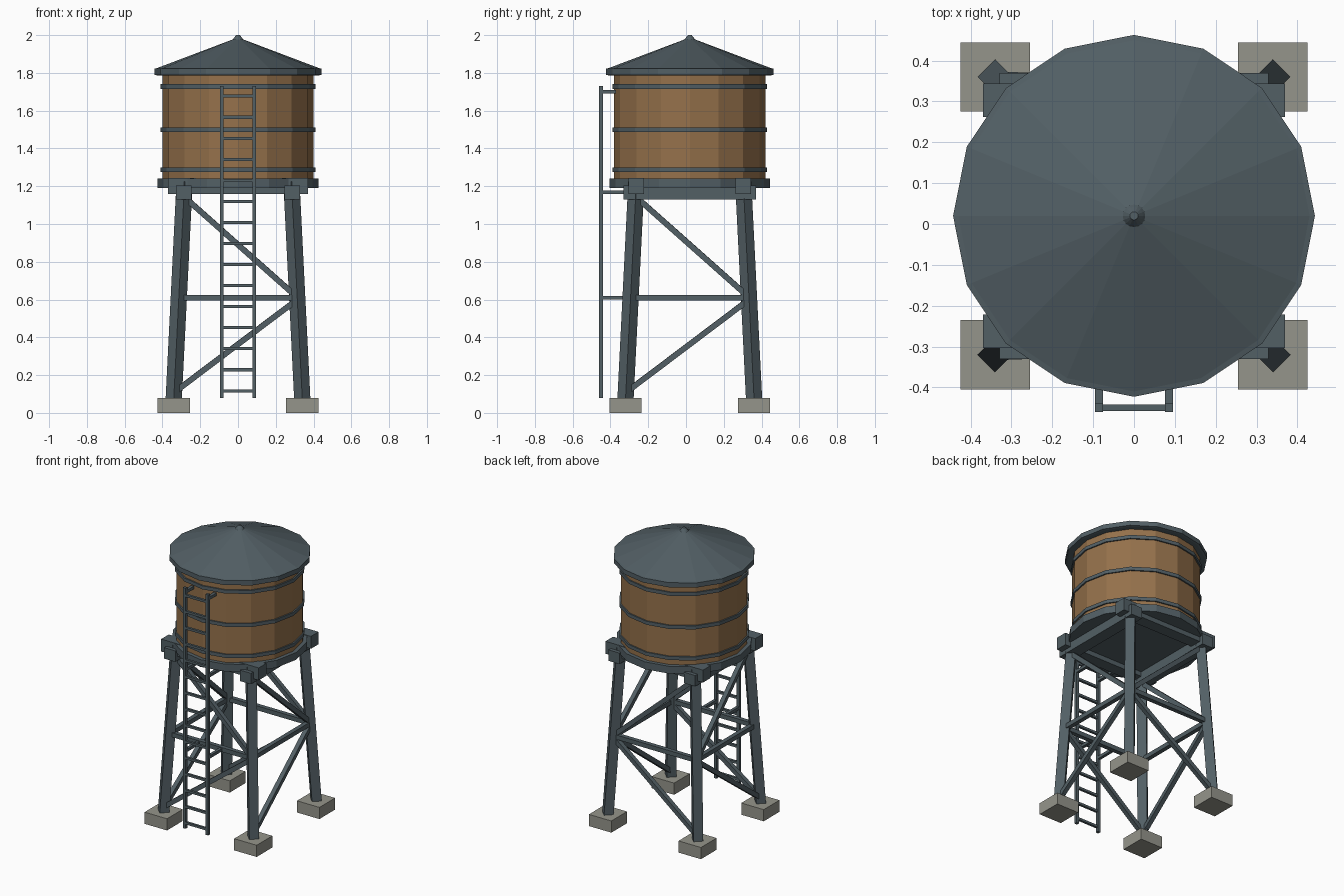
import bpy, bmesh
from math import sin, cos, pi
from mathutils import Vector, Matrix

if "Cube" in bpy.data.objects:
    bpy.data.objects.remove(bpy.data.objects["Cube"])

CY = 0.02  # tower axis in y


def material(name, rgb):
    m = bpy.data.materials.new(name)
    m.diffuse_color = (*rgb, 1)
    m.use_nodes = True
    m.node_tree.nodes["Principled BSDF"].inputs["Base Color"].default_value = m.diffuse_color
    return m


STEEL = material("painted_steel", (0.085, 0.115, 0.13))
WOOD = material("wood", (0.30, 0.165, 0.07))
STONE = material("concrete", (0.30, 0.30, 0.26))


def finish(name, bm, mat):
    bmesh.ops.recalc_face_normals(bm, faces=bm.faces)
    me = bpy.data.meshes.new(name)
    bm.to_mesh(me)
    bm.free()
    me.materials.append(mat)
    ob = bpy.data.objects.new(name, me)
    bpy.context.collection.objects.link(ob)
    return ob


def lathe(name, profile, mat, n=16):
    """Turn (radius, z) points round the tower axis, closing both ends."""
    bm = bmesh.new()
    rings = [[bm.verts.new((r * cos(2 * pi * i / n), CY + r * sin(2 * pi * i / n), z))
              for i in range(n)] for r, z in profile]
    for a, b in zip(rings, rings[1:]):
        for i in range(n):
            j = (i + 1) % n
            bm.faces.new((a[i], a[j], b[j], b[i]))
    bm.faces.new(rings[0])
    bm.faces.new(rings[-1])
    return finish(name, bm, mat)


def add_box(bm, lo, hi):
    lo, hi = Vector(lo), Vector(hi)
    m = Matrix.Translation((lo + hi) / 2) @ Matrix.Diagonal((*(hi - lo), 1))
    bmesh.ops.create_cube(bm, size=1, matrix=m)


def box(name, lo, hi, mat):
    bm = bmesh.new()
    add_box(bm, lo, hi)
    return finish(name, bm, mat)


def bar(name, p, q, t):
    """Square bar of thickness t from p to q."""
    p, q = Vector(p), Vector(q)
    d = q - p
    rot = d.to_track_quat('Z', 'Y').to_matrix().to_4x4()
    bm = bmesh.new()
    bmesh.ops.create_cube(bm, size=1, matrix=Matrix.Translation((p + q) / 2) @ rot
                          @ Matrix.Diagonal((t, t, d.length, 1)))
    return finish(name, bm, STEEL)


def spread(z):
    """Distance of a leg's centre from the axis in x and y at height z."""
    return 0.34 - 0.05 * (z - 0.08)


def at_leg(sx, sy, z):
    return Vector((sx * spread(z), CY + sy * spread(z), z))


# Tank, hoops, roof and finial
lathe("tank", [(0.40, 1.235), (0.40, 1.80)], WOOD)
for label, z in (("lower", 1.287), ("middle", 1.50), ("upper", 1.728)):
    lathe(label + "_hoop", [(0.397, z - 0.012), (0.409, z - 0.012),
                            (0.409, z + 0.012), (0.397, z + 0.012)], STEEL)
lathe("roof", [(0.43, 1.787), (0.443, 1.79), (0.443, 1.822), (0.43, 1.825), (0.02, 1.98)], STEEL)
lathe("roof_finial", [(0.034, 1.955), (0.034, 1.968), (0.022, 1.985), (0.01, 2.0)], STEEL)

# Platform and its supporting beams
lathe("platform", [(0.426, 1.19), (0.426, 1.24)], STEEL)
for s, fb, lr in ((-1, "front", "left"), (1, "back", "right")):
    y, x = CY + s * 0.283, s * 0.287
    box(fb + "_beam", (-0.37, y - 0.041, 1.158), (0.37, y + 0.041, 1.243), STEEL)
    box(lr + "_beam", (x - 0.042, CY - 0.35, 1.13), (x + 0.042, CY + 0.35, 1.205), STEEL)

# Legs set diamond-wise on square footings
for sx, lr in ((-1, "left"), (1, "right")):
    for sy, fb in ((-1, "front"), (1, "back")):
        bm = bmesh.new()
        bmesh.ops.create_cone(bm, cap_ends=True, segments=4, radius1=0.043, radius2=0.043, depth=1)
        for v in bm.verts:
            c = at_leg(sx, sy, 0.07 if v.co.z < 0 else 1.225)
            v.co = (v.co.x + c.x, v.co.y + c.y, c.z)
        finish(f"{fb}_{lr}_leg", bm, STEEL)
        fx, fy = sx * 0.34, CY + sy * 0.34
        box(f"{fb}_{lr}_footing", (fx - 0.085, fy - 0.085, 0), (fx + 0.085, fy + 0.085, 0.08), STONE)

# Bracing: a girt and two diagonals on every side
for s, fb, lr in ((-1, "front", "left"), (1, "back", "right")):
    for name, end in ((fb, lambda t, z: at_leg(t, s, z)), (lr, lambda t, z: at_leg(s, t, z))):
        bar(name + "_girt", end(-1, 0.61), end(1, 0.61), 0.03)
        bar(name + "_upper_brace", end(-1, 1.145), end(1, 0.612), 0.03)
        bar(name + "_lower_brace", end(-1, 0.108), end(1, 0.6), 0.03)

# Ladder with rungs and stand-off brackets
bm = bmesh.new()
for x in (-0.086, 0.086):
    add_box(bm, (x - 0.01, -0.46, 0.08), (x + 0.01, -0.44, 1.73))
    for z, y in ((0.61, -0.285), (1.168, -0.29), (1.70, -0.37)):
        add_box(bm, (x - 0.01, -0.45, z - 0.01), (x + 0.01, y, z + 0.01))
for i in range(15):
    z = 0.117 + 0.1114 * i
    add_box(bm, (-0.086, -0.458, z - 0.008), (0.086, -0.442, z + 0.008))
finish("ladder", bm, STEEL)
